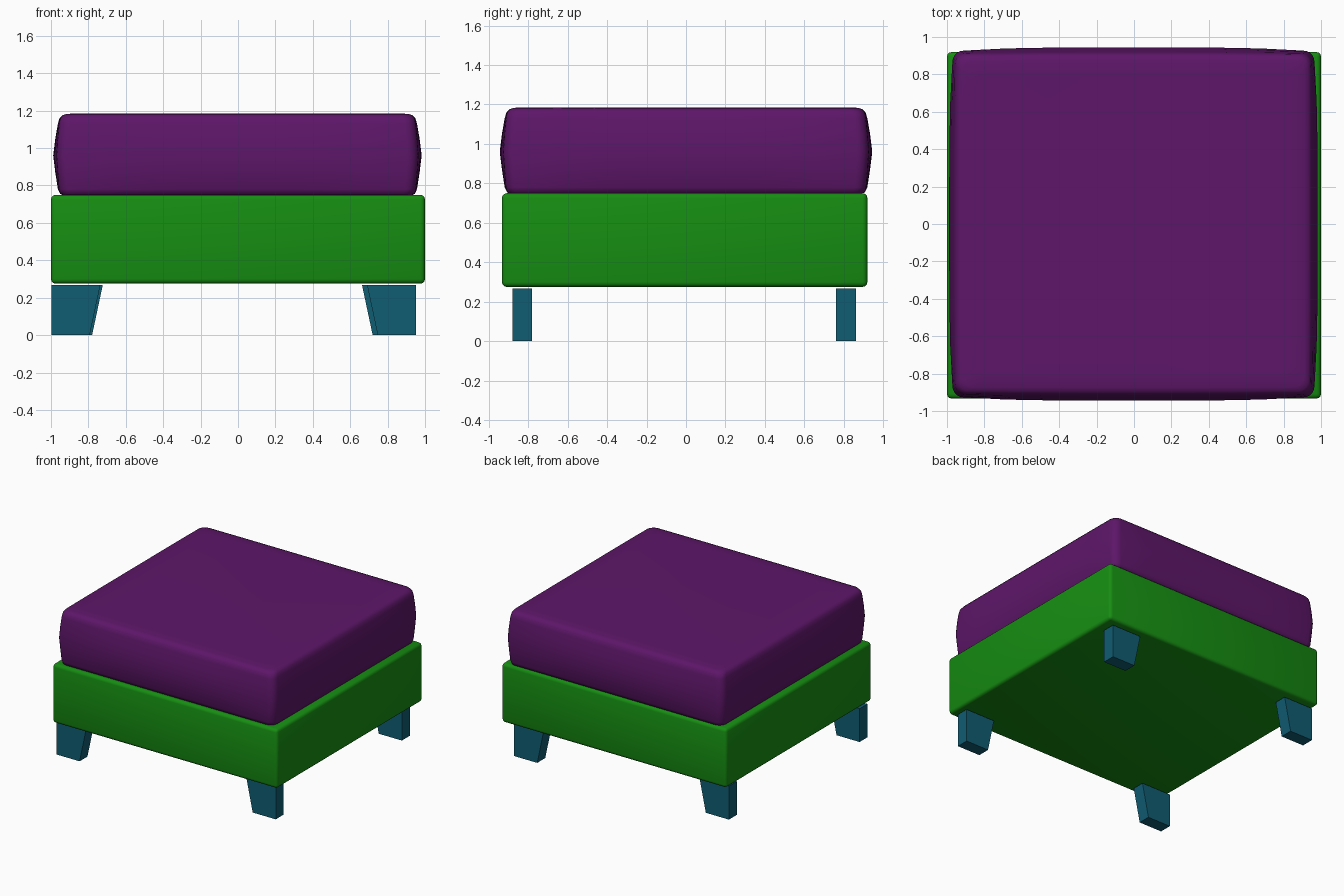
import bpy, bmesh, math

if "Cube" in bpy.data.objects:
    bpy.data.objects.remove(bpy.data.objects["Cube"])

def material(name, rgb):
    m = bpy.data.materials.new(name)
    m.diffuse_color = (*rgb, 1)
    m.use_nodes = True
    m.node_tree.nodes["Principled BSDF"].inputs["Base Color"].default_value = m.diffuse_color
    return m

PURPLE = material("purple_fabric", (0.11, 0.008, 0.14))
GREEN = material("green_fabric", (0.008, 0.27, 0.006))
TEAL = material("teal_wood", (0.005, 0.11, 0.17))

def add_object(name, bm, mat, smooth=None):
    bmesh.ops.recalc_face_normals(bm, faces=bm.faces)
    me = bpy.data.meshes.new(name)
    bm.to_mesh(me)
    bm.free()
    ob = bpy.data.objects.new(name, me)
    bpy.context.collection.objects.link(ob)
    me.materials.append(mat)
    if smooth:
        bpy.ops.object.select_all(action='DESELECT')
        ob.select_set(True)
        bpy.context.view_layer.objects.active = ob
        bpy.ops.object.shade_smooth_by_angle(angle=math.radians(smooth))
    return ob

# Upholstered base: box with softly rounded edges
bm = bmesh.new()
bmesh.ops.create_cube(bm, size=1)
for v in bm.verts:
    v.co = (v.co.x * 2.0, v.co.y * 1.853 - 0.007, v.co.z * 0.475 + 0.5125)
bmesh.ops.bevel(bm, geom=bm.edges[:], offset=0.025, segments=3,
                profile=0.5, affect='EDGES')
add_object("base", bm, GREEN, 40)

# Cushion: stacked rounded rectangles, bulging at half height
def rounded_ring(hx, hy, r, bulge, cuts=8, steps=5):
    corners = [(1, 1), (-1, 1), (-1, -1), (1, -1)]
    pts = []
    for i, (sx, sy) in enumerate(corners):
        for k in range(steps + 1):
            a = math.radians(90 * (i + k / steps))
            pts.append((sx * (hx - r) + r * math.cos(a),
                        sy * (hy - r) + r * math.sin(a)))
        # straight side up to the next corner, pushed outwards in the middle
        nx, ny = corners[(i + 1) % 4]
        a = math.radians(90 * (i + 1))
        dx, dy = math.cos(a), math.sin(a)
        x0, y0 = pts[-1]
        x1, y1 = nx * (hx - r) + r * dx, ny * (hy - r) + r * dy
        for k in range(1, cuts):
            t = k / cuts
            b = bulge * (1 - (2 * t - 1) ** 4)
            pts.append((x0 + (x1 - x0) * t + dx * b, y0 + (y1 - y0) * t + dy * b))
    return pts

# (z, inset from the widest size, side bulge)
profile = [(0.747, 0.12, 0), (0.747, 0.055, 0), (0.755, 0.037, 0),
           (0.78, 0.03, 0.005), (0.87, 0.023, 0.012), (0.96, 0.017, 0.017),
           (1.05, 0.023, 0.012), (1.13, 0.031, 0.006), (1.158, 0.037, 0.004),
           (1.175, 0.05, 0.002), (1.183, 0.072, 0), (1.185, 0.15, 0)]
bm = bmesh.new()
rings = []
for z, inset, bulge in profile:
    pts = rounded_ring(0.985 - inset, 0.944 - inset, 0.06, bulge)
    rings.append([bm.verts.new((x - 0.003, y, z)) for x, y in pts])
for a, b in zip(rings, rings[1:]):
    n = len(a)
    for i in range(n):
        j = (i + 1) % n
        bm.faces.new((a[i], a[j], b[j], b[i]))
bm.faces.new(rings[0])
bm.faces.new(rings[-1])
add_object("cushion", bm, PURPLE, 60)

# Legs: upright outer side, inner side tapering towards the floor
def leg(name, outer, side, y0, y1):
    outline = [(outer, 0), (outer - side * 0.205, 0),
               (outer - side * 0.262, 0.268), (outer, 0.268)]
    bm = bmesh.new()
    front = [bm.verts.new((x, y0, z)) for x, z in outline]
    back = [bm.verts.new((x, y1, z)) for x, z in outline]
    bm.faces.new(front)
    bm.faces.new(back)
    for i in range(4):
        j = (i + 1) % 4
        bm.faces.new((front[i], front[j], back[j], back[i]))
    add_object(name, bm, TEAL)

leg("front_left_leg", -0.998, -1, -0.88, -0.78)
leg("front_right_leg", 0.952, 1, -0.88, -0.78)
leg("back_left_leg", -0.985, -1, 0.76, 0.862)
leg("back_right_leg", 0.925, 1, 0.76, 0.862)
